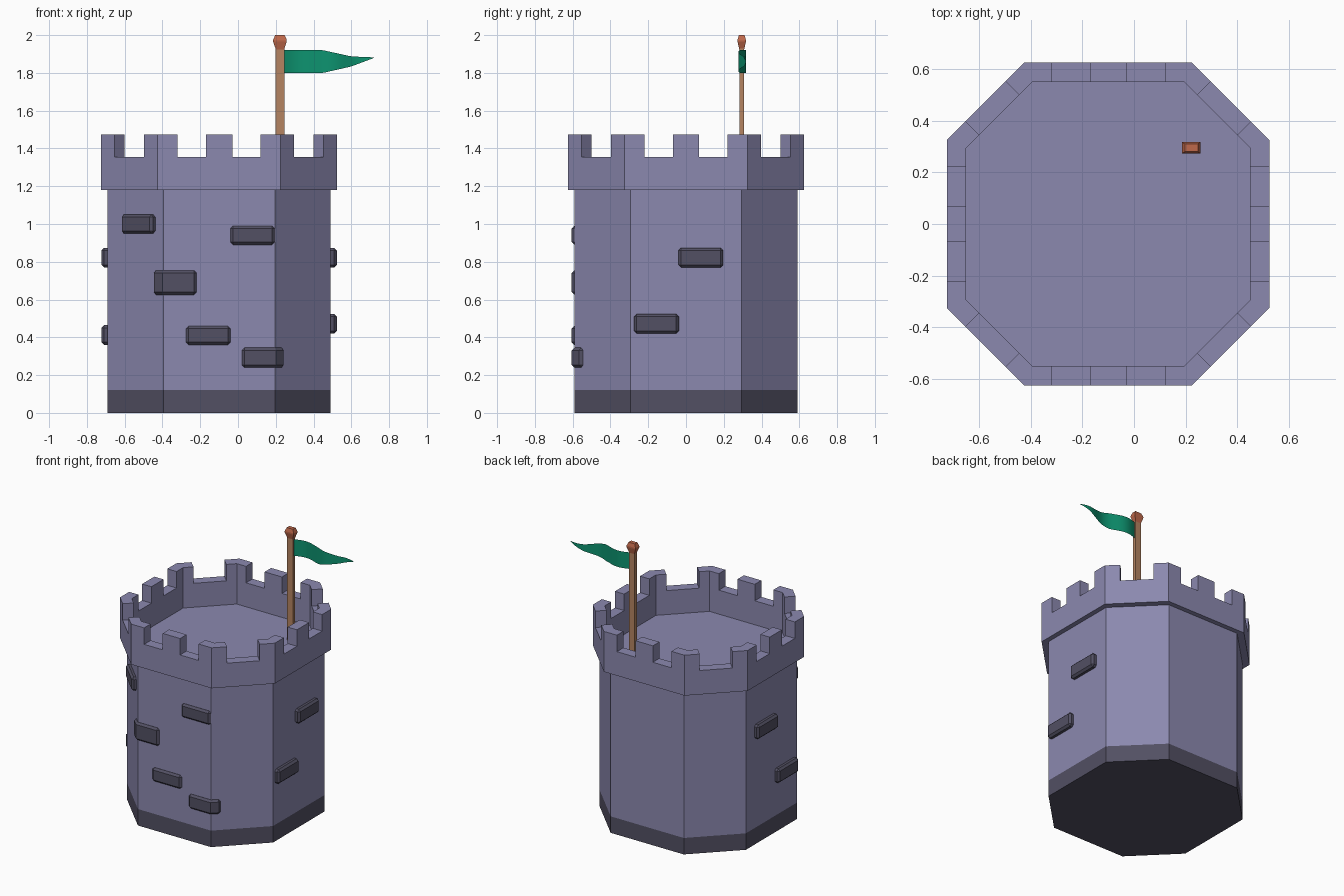
import bpy, bmesh, math

if "Cube" in bpy.data.objects:
    bpy.data.objects.remove(bpy.data.objects["Cube"])

CX = -0.10  # tower axis; the pennant makes the model asymmetric


def material(name, rgb):
    m = bpy.data.materials.new(name)
    m.diffuse_color = (*rgb, 1)
    m.use_nodes = True
    m.node_tree.nodes["Principled BSDF"].inputs["Base Color"].default_value = m.diffuse_color
    return m


STONE = material("stone", (0.26, 0.25, 0.43))
DARK = material("dark_stone", (0.085, 0.08, 0.125))
WOOD = material("wood", (0.46, 0.23, 0.12))
COPPER = material("copper", (0.52, 0.14, 0.07))
GREEN = material("green_cloth", (0.004, 0.29, 0.16))


def make(name, verts, faces, mat):
    me = bpy.data.meshes.new(name)
    me.from_pydata(verts, [], faces)
    bm = bmesh.new()
    bm.from_mesh(me)
    bmesh.ops.recalc_face_normals(bm, faces=bm.faces)
    bm.to_mesh(me)
    bm.free()
    me.materials.append(mat)
    ob = bpy.data.objects.new(name, me)
    bpy.context.collection.objects.link(ob)
    return ob


def loft(name, rings, mat):
    """Closed solid through a stack of equal-length point rings."""
    n = len(rings[0])
    faces = [list(range(n)), list(range((len(rings) - 1) * n, len(rings) * n))]
    for k in range(len(rings) - 1):
        for i in range(n):
            j = (i + 1) % n
            faces.append((k * n + i, k * n + j, (k + 1) * n + j, (k + 1) * n + i))
    return make(name, [p for r in rings for p in r], faces, mat)


def prism(name, outline, z0, z1, mat):
    return loft(name, [[(x, y, z) for x, y in outline] for z in (z0, z1)], mat)


def octagon(a, h):
    """Octagon with half width a and half length h of the straight sides."""
    pts = [(-h, -a), (h, -a), (a, -h), (a, h), (h, a), (-h, a), (-a, h), (-a, -h)]
    return [(CX + x, y) for x, y in pts]


# Tower shaft with dark footing
prism("footing", octagon(0.59, 0.295), 0, 0.12, DARK)
prism("tower_wall", octagon(0.59, 0.295), 0.12, 1.18, STONE)

# Battlement ring: walk the eight sides, splitting each at its notches
outer, inner, high = [], [], []
oo, ii = octagon(0.625, 0.325), octagon(0.55, 0.295)
for s in range(8):
    cuts = [-0.22, -0.07, 0.07, 0.22] if s % 2 == 0 else [-0.11, 0.11]
    for ring, out in ((oo, outer), (ii, inner)):
        a, b = ring[s], ring[(s + 1) % 8]
        L = math.dist(a, b)
        out.append(a)
        for c in cuts:
            t = 0.5 + c / L
            out.append((a[0] + (b[0] - a[0]) * t, a[1] + (b[1] - a[1]) * t))
    high += [k % 2 == 0 for k in range(len(cuts) + 1)]
n = len(outer)
verts = [(x, y, z) for z in (1.18, 1.355, 1.475) for r in (outer, inner) for x, y in r]
O = lambda lv, i: lv * 2 * n + i % n
I = lambda lv, i: O(lv, i) + n
faces = []
for i in range(n):
    top = 2 if high[i] else 1
    for lv in range(top):
        for f in (O, I):
            faces.append((f(lv, i), f(lv, i + 1), f(lv + 1, i + 1), f(lv + 1, i)))
    for lv in (0, top):
        faces.append((O(lv, i), O(lv, i + 1), I(lv, i + 1), I(lv, i)))
    if high[i] != high[i - 1]:
        faces.append((O(1, i), O(2, i), I(2, i), I(1, i)))
make("battlements", verts, faces, STONE)


# Raised bricks: a wall-hugging outline, extruded and chamfered
def brick(name, outline, z0, z1):
    ob = prism(name, outline, z0, z1, DARK)
    b = ob.modifiers.new("chamfer", "BEVEL")
    b.width, b.segments = 0.014, 1
    b.limit_method = "ANGLE"
    b.angle_limit = math.radians(60)


F, B = -0.605, -0.55
for k, (x0, x1, z0, z1) in enumerate([(-0.04, 0.195, 0.89, 0.99), (-0.275, -0.04, 0.36, 0.46)]):
    brick(f"front_brick_{k + 1}", [(x0, F), (x1, F), (x1, B), (x0, B)], z0, z1)


# Bricks that fold round a front corner (s mirrors left and right)
def corner_brick(name, s, start, end, z0, z1):
    e = end * 0.7071
    pts = [(start, F), (0.301, F), (0.301 + e, F + e),
           (0.301 + e - 0.035, F + e + 0.035), (0.28, B), (start, B)]
    brick(name, [(CX + s * x, y) for x, y in pts], z0, z1)


corner_brick("corner_brick_right", 1, 0.12, 0.07, 0.24, 0.345)
corner_brick("corner_brick_left", -1, 0.12, 0.075, 0.625, 0.755)

# Brick on the front left diagonal
c, h, o = (-0.521, -0.464), 0.083, 0.021
brick("diagonal_brick", [(c[0] + u * h + v * o, c[1] - u * h + v * o)
                         for u, v in ((-1, -1), (1, -1), (1, 1), (-1, 1))], 0.95, 1.05)

# Bricks on both flanks
for side, s, rows in (("right", 1, (0.77, 0.42)), ("left", -1, (0.77, 0.36))):
    for k, (y0, z0) in enumerate(zip((-0.04, -0.275), rows)):
        x0, x1 = CX + s * 0.57, CX + s * 0.623
        brick(f"{side}_brick_{k + 1}",
              [(x0, y0), (x1, y0), (x1, y0 + 0.237), (x0, y0 + 0.237)], z0, z0 + 0.104)

# Flagpole with faceted finial
PX, PY = 0.222, 0.295


def rect(w, d, z):
    return [(PX + sx * w, PY + sy * d, z) for sx, sy in ((-1, -1), (1, -1), (1, 1), (-1, 1))]


loft("flagpole", [rect(0.023, 0.013, 1.18), rect(0.023, 0.013, 1.93)], WOOD)
loft("finial", [rect(0.02, 0.012, 1.92), rect(0.036, 0.022, 1.965),
                rect(0.036, 0.022, 1.975), rect(0.025, 0.015, 2.0)], COPPER)

# Waving pennant tapering to a point
KEYS = [(0.235, 1.80, 1.92), (0.45, 1.80, 1.92), (0.60, 1.834, 1.887), (0.72, 1.879, 1.882)]
verts, faces, N = [], [], 30
for i in range(N + 1):
    x = 0.235 + (0.72 - 0.235) * i / N
    for (xa, la, ua), (xb, lb, ub) in zip(KEYS, KEYS[1:]):
        if x <= xb + 1e-6:
            t = (x - xa) / (xb - xa)
            lo, up = la + (lb - la) * t, ua + (ub - ua) * t
            break
    y = 0.297 + 0.02 * math.sin(2 * math.pi * (x - 0.245) / 0.33)
    verts += [(x, y, lo), (x, y, up)]
    if i:
        faces.append((2 * i - 2, 2 * i, 2 * i + 1, 2 * i - 1))
flag = make("pennant", verts, faces, GREEN)
for p in flag.data.polygons:
    p.use_smooth = True
